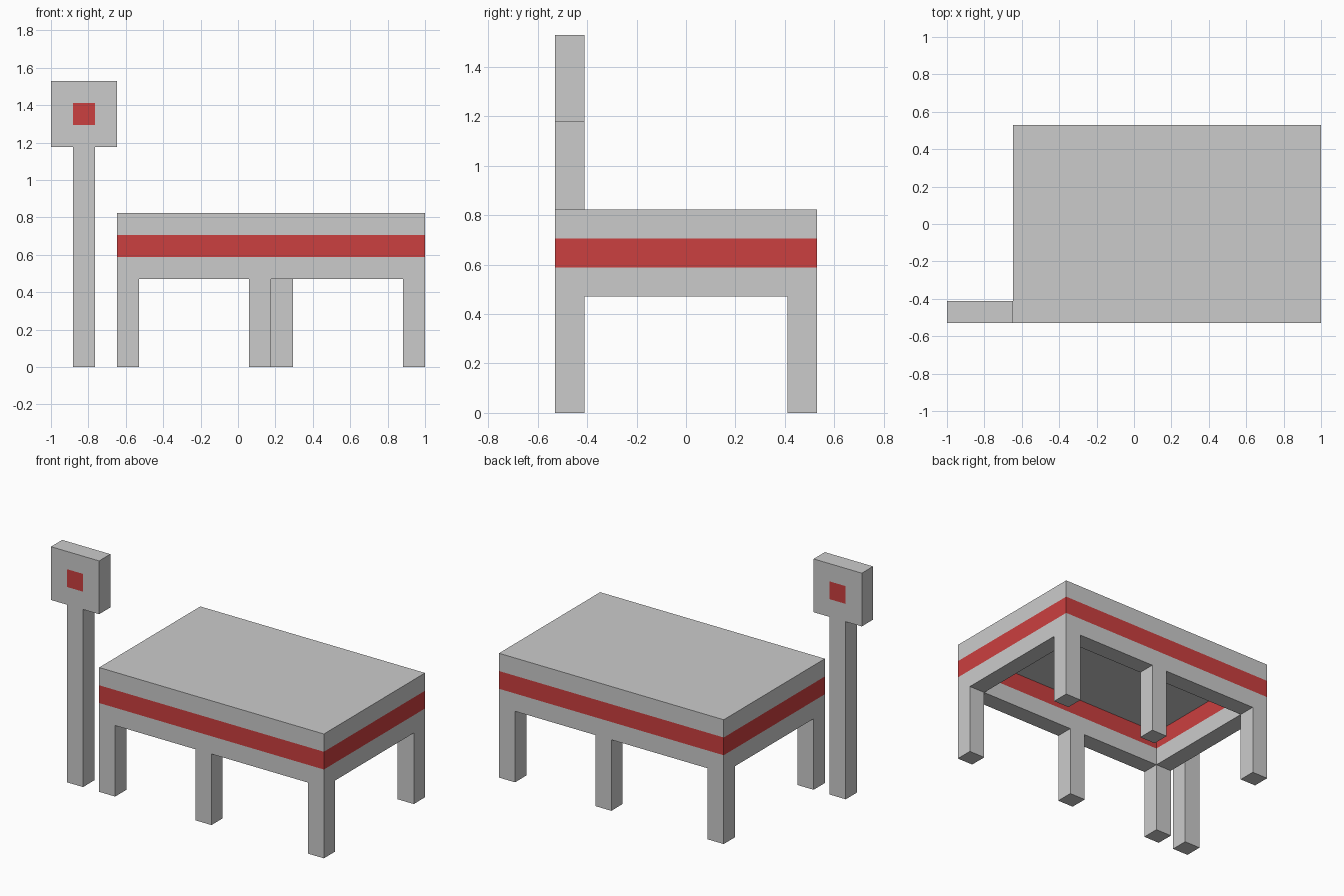
import bpy, bmesh
from mathutils import Vector

if "Cube" in bpy.data.objects:
    bpy.data.objects.remove(bpy.data.objects["Cube"])

U = 2 / 17                       # modelling unit: the model is 17 x 9 x 13 units
ORIGIN = Vector((-8.5, -4.5, 0))


def material(name, rgb):
    m = bpy.data.materials.new(name)
    m.diffuse_color = (*rgb, 1)
    m.use_nodes = True
    m.node_tree.nodes["Principled BSDF"].inputs["Base Color"].default_value = m.diffuse_color
    return m


MATS = [material("light grey", (0.6, 0.6, 0.6)), material("red", (0.6, 0.05, 0.05))]


def box(lo, hi):
    """Box between two unit-grid corners."""
    bm = bmesh.new()
    bmesh.ops.create_cube(bm, size=1)
    lo, hi = Vector(lo), Vector(hi)
    for v in bm.verts:
        v.co = lo + Vector([(c + 0.5) * s for c, s in zip(v.co, hi - lo)])
    bm.normal_update()
    return bm


def cut(bm, axis, value):
    """Slice the mesh with a plane so that faces can be coloured separately."""
    n, p = Vector((0, 0, 0)), Vector((0, 0, 0))
    n[axis], p[axis] = 1, value
    bmesh.ops.bisect_plane(bm, geom=bm.verts[:] + bm.edges[:] + bm.faces[:],
                           dist=1e-4, plane_co=p, plane_no=n)
    bm.normal_update()


def remove_faces(bm, test):
    bmesh.ops.delete(bm, geom=[f for f in bm.faces if test(f)], context='FACES')


def finish(bm, name):
    for v in bm.verts:
        v.co = (v.co + ORIGIN) * U
    me = bpy.data.meshes.new(name)
    bm.to_mesh(me)
    bm.free()
    for m in MATS:
        me.materials.append(m)
    ob = bpy.data.objects.new(name, me)
    bpy.context.collection.objects.link(ob)
    return ob


def post(name, x, y, height):
    """Square post, open on top where it joins the part above."""
    bm = box((x, y, 0), (x + 1, y + 1, height))
    remove_faces(bm, lambda f: f.normal.z > 0.5)
    finish(bm, name)


# Tabletop with hollow underside and a red band round the rim
bm = box((3, 0, 4), (17, 9, 7))
bottom = [f for f in bm.faces if f.normal.z < -0.5]
bmesh.ops.inset_region(bm, faces=bottom, thickness=1, use_even_offset=True)
ext = bmesh.ops.extrude_discrete_faces(bm, faces=bottom)["faces"]
bmesh.ops.translate(bm, verts=list({v for f in ext for v in f.verts}), vec=(0, 0, 2))
bm.normal_update()
for z in (5, 6):
    cut(bm, 2, z)
for f in bm.faces:
    if abs(f.normal.z) < 0.5 and 5 < f.calc_center_median().z < 6:
        f.material_index = 1
finish(bm, "tabletop")

# Six legs; the middle pair is staggered by one unit
for side, y, xs in (("front", 0, (3, 9, 16)), ("back", 8, (3, 10, 16))):
    for place, x in zip(("left", "middle", "right"), xs):
        post(f"{side}_{place}_leg", x, y, 4)

# Sign post
post("sign_post", 1, 0, 10)

# Sign board with a red square on both faces
bm = box((0, 0, 10), (3, 1, 13))
for axis, values in ((0, (1, 2)), (2, (11, 12))):
    for value in values:
        cut(bm, axis, value)
for f in bm.faces:
    c = f.calc_center_median()
    if abs(f.normal.y) > 0.5 and 1 < c.x < 2 and 11 < c.z < 12:
        f.material_index = 1
remove_faces(bm, lambda f: f.normal.z < -0.5 and 1 < f.calc_center_median().x < 2)
finish(bm, "sign_board")
